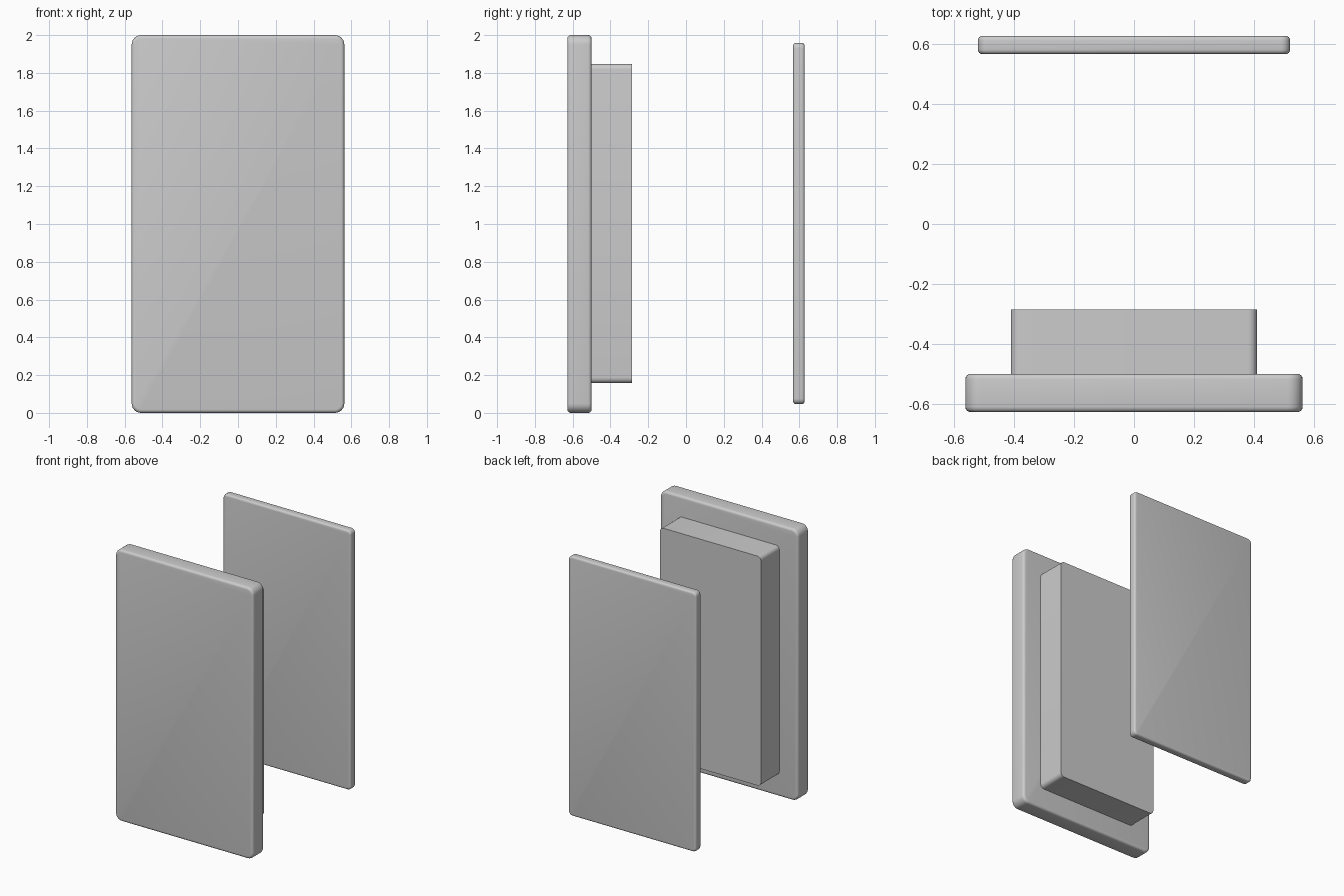
import bpy, bmesh
from mathutils import Vector

if "Cube" in bpy.data.objects:
    bpy.data.objects.remove(bpy.data.objects["Cube"])


def slab(name, half_w, y0, y1, z0, z1, corner, rim=0.0):
    """Upright slab with rounded corners in XZ and optionally softened rims."""
    bm = bmesh.new()
    bmesh.ops.create_cube(bm, size=1)
    bmesh.ops.scale(bm, vec=(2 * half_w, y1 - y0, z1 - z0), verts=bm.verts)
    bmesh.ops.translate(bm, vec=Vector((0, (y0 + y1) / 2, (z0 + z1) / 2)), verts=bm.verts)
    along_y = [e for e in bm.edges if abs(e.verts[0].co.y - e.verts[1].co.y) > 1e-5]
    bmesh.ops.bevel(bm, geom=along_y, offset=corner, offset_type='OFFSET',
                    segments=6, profile=0.5, affect='EDGES')
    if rim:
        rims = [e for e in bm.edges if abs(e.verts[0].co.y - e.verts[1].co.y) < 1e-5]
        bmesh.ops.bevel(bm, geom=rims, offset=rim, offset_type='OFFSET',
                        segments=4, profile=0.5, affect='EDGES')
    mesh = bpy.data.meshes.new(name)
    bm.to_mesh(mesh)
    bm.free()
    obj = bpy.data.objects.new(name, mesh)
    bpy.context.collection.objects.link(obj)
    bpy.ops.object.select_all(action='DESELECT')
    obj.select_set(True)
    bpy.context.view_layer.objects.active = obj
    bpy.ops.object.shade_smooth_by_angle(angle=0.6)
    return obj


# Thick front panel
slab("front_panel", 0.563, -0.628, -0.50, 0.0, 2.0, 0.05, 0.018)
# Core block standing on the back of the front panel
slab("core_block", 0.411, -0.50, -0.285, 0.157, 1.848, 0.03)
# Thin separate back panel
slab("back_panel", 0.521, 0.567, 0.628, 0.046, 1.959, 0.03, 0.015)
